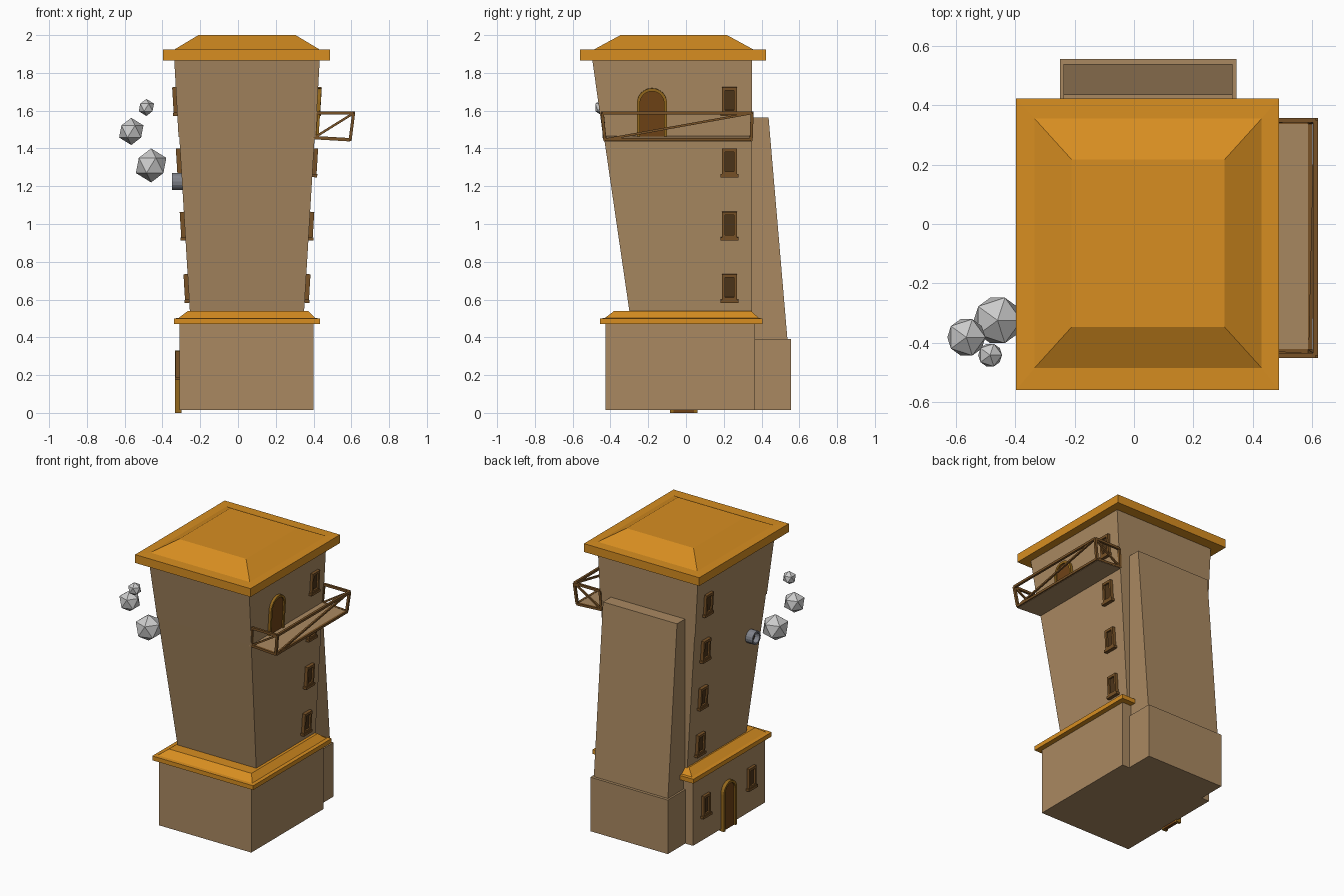
import bpy, bmesh, math
from mathutils import Vector

if "Cube" in bpy.data.objects:
    bpy.data.objects.remove(bpy.data.objects["Cube"])


def mat(name, c):
    m = bpy.data.materials.new(name)
    m.diffuse_color = (*c, 1)
    m.use_nodes = True
    m.node_tree.nodes["Principled BSDF"].inputs["Base Color"].default_value = m.diffuse_color
    return m


WALL = mat("wall_tan", (0.40, 0.25, 0.12))
ROOF = mat("roof_orange", (0.68, 0.27, 0.015))
TRIM = mat("trim_brown", (0.19, 0.085, 0.02))
DARK = mat("dark_brown", (0.075, 0.035, 0.01))
DOOR = mat("door_brown", (0.16, 0.055, 0.008))
ARCH = mat("arch_ochre", (0.30, 0.14, 0.012))
METAL = mat("pipe_grey", (0.22, 0.23, 0.26))


def finish(name, bm, material=None):
    bmesh.ops.recalc_face_normals(bm, faces=bm.faces)
    me = bpy.data.meshes.new(name)
    bm.to_mesh(me)
    bm.free()
    ob = bpy.data.objects.new(name, me)
    bpy.context.collection.objects.link(ob)
    if material:
        me.materials.append(material)
    return ob


def loft(name, rings, material):
    """Closed solid through rings of points of equal count."""
    bm = bmesh.new()
    rs = [[bm.verts.new(p) for p in r] for r in rings]
    n = len(rs[0])
    for a, b in zip(rs, rs[1:]):
        for i in range(n):
            j = (i + 1) % n
            bm.faces.new((a[i], a[j], b[j], b[i]))
    bm.faces.new(rs[0])
    bm.faces.new(rs[-1])
    return finish(name, bm, material)


def rect(x0, x1, y0, y1, z):
    return [(x0, y0, z), (x1, y0, z), (x1, y1, z), (x0, y1, z)]


def box(name, x0, x1, y0, y1, z0, z1, material):
    return loft(name, [rect(x0, x1, y0, y1, z0), rect(x0, x1, y0, y1, z1)], material)


def beam(name, a, b, material, t=0.016):
    a, b = Vector(a), Vector(b)
    d = (b - a).normalized()
    s = d.cross(Vector((0, 0, 1)) if abs(d.z) < 0.9 else Vector((0, 1, 0))).normalized()
    u = s.cross(d)
    h = t / 2
    corners = [s * h + u * h, -s * h + u * h, -s * h - u * h, s * h - u * h]
    return loft(name, [[p + c for c in corners] for p in (a, b)], material)


# Tapered tower shape: faces lean outward on left, right and front
CX, SLOPE = 0.0475, 0.0606


def half_x(z):
    return 0.3025 + SLOPE * (z - 0.54)


def front_y(z):
    return -0.30 - 0.146 * (z - 0.54)


def tower_ring(z, grow=0.0):
    return rect(CX - half_x(z) - grow, CX + half_x(z) + grow, front_y(z) - grow, 0.35, z)


# Walls
box("base_block", -0.31, 0.40, -0.425, 0.365, 0.015, 0.475, WALL)
loft("tower_lower", [tower_ring(0.53), tower_ring(1.465)], WALL)
loft("tower_upper", [tower_ring(1.46, 0.004), tower_ring(1.87, 0.002)], WALL)

# Ledge and roof: flat slab plus low hipped top
loft("ledge", [rect(-0.34, 0.435, -0.455, 0.405, 0.47),
               rect(-0.34, 0.435, -0.455, 0.405, 0.50),
               rect(-0.315, 0.41, -0.43, 0.385, 0.502),
               rect(-0.265, 0.37, -0.38, 0.345, 0.54)], ROOF)
loft("roof", [rect(-0.398, 0.488, -0.56, 0.423, 1.865),
              rect(-0.398, 0.488, -0.56, 0.423, 1.923),
              rect(-0.335, 0.43, -0.485, 0.355, 1.925),
              rect(-0.21, 0.305, -0.347, 0.217, 2.0)], ROOF)

# Rear buttress
box("buttress_foot", -0.25, 0.345, 0.36, 0.557, 0.015, 0.39, WALL)
loft("buttress_shaft", [rect(-0.237, 0.332, 0.35, 0.537, 0.39),
                        rect(-0.237, 0.332, 0.35, 0.437, 1.565)], WALL)


def wall_map(side, x, y, z, lean):
    """Maps (sideways, up, outward) onto a side wall; side is +1 right, -1 left."""
    t = math.atan(lean)

    def f(lat, up, out):
        return (x + side * (math.sin(t) * up + math.cos(t) * out), y + lat,
                z + math.cos(t) * up - math.sin(t) * out)
    return f


def panel(name, f, l0, l1, u0, u1, o0, o1, material):
    return loft(name, [[f(l0, u0, o), f(l1, u0, o), f(l1, u1, o), f(l0, u1, o)]
                       for o in (o0, o1)], material)


def frame_band(name, f, outer, inner, o0, o1, material, closed):
    bm = bmesh.new()
    rows = [[bm.verts.new(f(l, u, o)) for l, u in pts]
            for pts, o in ((outer, o0), (outer, o1), (inner, o1), (inner, o0))]
    n = len(outer)
    for i in range(n if closed else n - 1):
        j = (i + 1) % n
        for k in range(4):
            a, b = rows[k], rows[(k + 1) % 4]
            bm.faces.new((a[i], a[j], b[j], b[i]))
    if not closed:
        bm.faces.new([r[0] for r in rows])
        bm.faces.new([r[-1] for r in rows])
    finish(name, bm, material)


def window(name, f):
    def sq(w, b, t):
        return [(-w, b), (w, b), (w, t), (-w, t)]
    frame_band(name + "_frame", f, sq(0.039, -0.062, 0.075), sq(0.024, -0.047, 0.058),
               -0.01, 0.02, TRIM, True)
    panel(name + "_pane", f, -0.026, 0.026, -0.05, 0.06, -0.01, 0.008, DARK)
    panel(name + "_sill", f, -0.048, 0.048, -0.077, -0.060, -0.01, 0.024, TRIM)


def arch_door(name, f, w, h, border, depth):
    def outline(r, top):
        pts = [(-r, 0)]
        for i in range(13):
            a = math.pi - math.pi * i / 12
            pts.append((r * math.cos(a), top - r + r * math.sin(a)))
        return pts + [(r, 0)]
    out, inn = outline(w / 2, h), outline(w / 2 - border, h - border)
    frame_band(name + "_surround", f, out, inn, -0.01, depth, ARCH, False)
    loft(name + "_leaf", [[f(l, u, o) for l, u in inn] for o in (-0.01, depth * 0.5)], DOOR)


# Four windows up each tower side
for side, label in ((1, "right"), (-1, "left")):
    for i, z in enumerate((0.66, 0.99, 1.325, 1.65)):
        window(f"window_{label}_{i + 1}",
               wall_map(side, CX + side * (half_x(z) + 0.002), 0.23, z, SLOPE))

# Ground floor door and windows on the left
for i, y in enumerate((0.235, -0.265)):
    window(f"window_base_{i + 1}", wall_map(-1, -0.31, y, 0.25, 0))
arch_door("entrance_door", wall_map(-1, -0.31, -0.012, 0.0, 0), 0.145, 0.33, 0.017, 0.024)

# Balcony door
arch_door("balcony_door", wall_map(1, CX + half_x(1.46) + 0.003, -0.18, 1.46, SLOPE),
          0.16, 0.26, 0.016, 0.018)

# Balcony floor and leaning rails
Y0, Y1 = -0.435, 0.35
loft("balcony_floor", [[(0.39, y, 1.449), (0.592, y, 1.437), (0.592, y, 1.453), (0.39, y, 1.466)]
                       for y in (Y0, Y1)], WALL)
lo = {"front": (0.594, Y0 + 0.005, 1.447), "back": (0.594, Y1 - 0.005, 1.447)}
hi = {"front": (0.612, Y0 - 0.008, 1.587), "back": (0.612, Y1, 1.587)}
for k in ("front", "back"):
    (lx, ly, lz), (hx, hy, hz) = lo[k], hi[k]
    wall_lo, wall_hi = (0.405, ly, 1.458), (0.415, hy, 1.587)
    beam(f"rail_post_{k}", lo[k], hi[k], TRIM)
    beam(f"rail_wall_post_{k}", wall_lo, wall_hi, TRIM)
    beam(f"rail_top_{k}", wall_hi, hi[k], TRIM)
    beam(f"rail_bottom_{k}", wall_lo, lo[k], TRIM)
    beam(f"rail_brace_{k}", wall_lo, hi[k], TRIM, 0.012)
beam("rail_top_outer", hi["front"], hi["back"], TRIM)
beam("rail_bottom_outer", lo["front"], lo["back"], TRIM)
beam("rail_brace_outer", lo["front"], hi["back"], TRIM, 0.012)

# Smoke pipe, an open tube on the left wall
N = 16
ring = [(math.cos(2 * math.pi * i / N), math.sin(2 * math.pi * i / N)) for i in range(N)]
pf = wall_map(-1, -0.295, -0.275, 1.225, 0)
frame_band("smoke_pipe", pf, [(a * 0.046, b * 0.046) for a, b in ring],
           [(a * 0.034, b * 0.034) for a, b in ring], -0.02, 0.055, METAL, True)
loft("pipe_inside", [[pf(a * 0.035, b * 0.035, o) for a, b in ring] for o in (-0.02, 0.02)], DARK)

# Smoke puffs
for i, (p, r) in enumerate((((-0.46, -0.325, 1.31), 0.09), ((-0.565, -0.382, 1.49), 0.072),
                            ((-0.485, -0.442, 1.617), 0.045))):
    bpy.ops.mesh.primitive_ico_sphere_add(subdivisions=1, radius=r, location=p)
    bpy.context.object.name = f"smoke_puff_{i + 1}"
